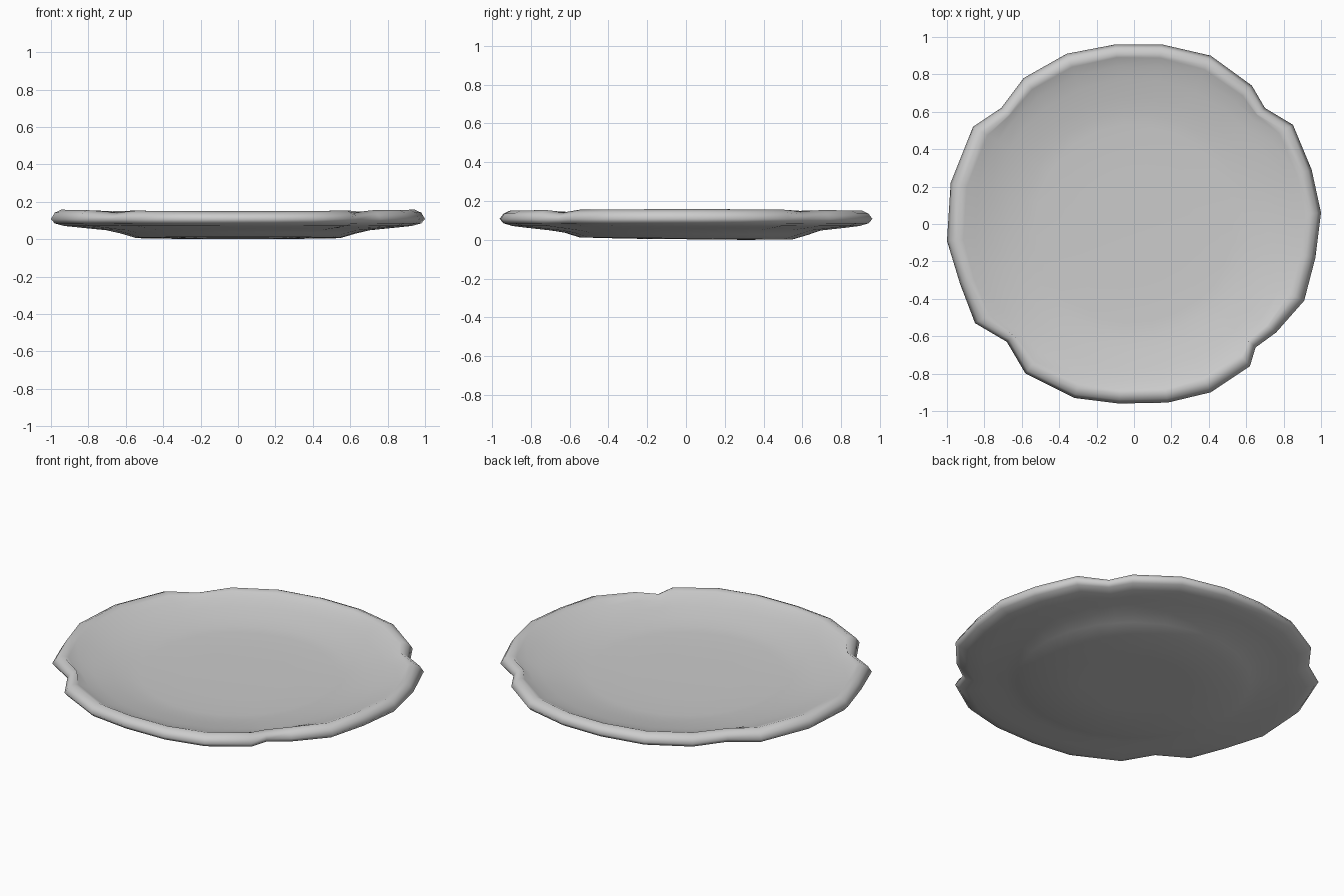
import bpy, bmesh, math

if "Cube" in bpy.data.objects:
    bpy.data.objects.remove(bpy.data.objects["Cube"])

# Irregular four-lobed rim outline, counterclockwise from +x
OUTLINE = [(1.0, .06), (.95, .29), (.85, .53), (.70, .62), (.63, .74), (.41, .90),
           (.15, .96), (-.10, .96), (-.36, .91), (-.59, .78), (-.71, .62), (-.86, .52),
           (-.98, .22), (-1.0, -.09), (-.93, -.32), (-.85, -.53), (-.68, -.63),
           (-.58, -.80), (-.32, -.93), (-.08, -.96), (.18, -.955), (.41, -.90),
           (.62, -.76), (.65, -.66), (.76, -.58), (.91, -.41), (.97, -.18)]

# Cross-section: radius, height, how strongly the ring follows the outline
PROFILE = [(.30, .010, 0), (.55, .014, 0), (.63, .038, .1), (.70, .055, .3),
           (.82, .068, .6), (.93, .078, 1), (.98, .092, 1), (1.0, .115, 1),
           (.98, .141, 1), (.945, .157, 1), (.90, .147, .6), (.85, .130, .2),
           (.78, .114, 0), (.68, .096, 0), (.60, .083, 0), (.53, .078, 0), (.30, .074, 0)]

bm = bmesh.new()
rings = []
for r, z, follow in PROFILE:
    ring = []
    for x, y in OUTLINE:
        a, d = math.atan2(y, x), math.hypot(x, y)
        k = r * (1 + (d - 0.975) * follow) if follow < 1 else r * d
        lift = 0
        if r > .84 and z > .12:   # rim sags at the notches and rises towards the sides
            lift = .008 * math.cos(a) ** 2 - max(0, .955 - d) * .4
        elif z < .06 and r < .65:   # slightly uneven foot
            lift = -.010 * math.sin(a) * r
        ring.append(bm.verts.new((k * math.cos(a), k * math.sin(a), z + lift)))
    rings.append(ring)

# Skin the rings and close both centres
n = len(OUTLINE)
for lo, hi in zip(rings, rings[1:]):
    for i in range(n):
        j = (i + 1) % n
        bm.faces.new((lo[i], lo[j], hi[j], hi[i]))
for ring, z in ((rings[0], .010), (rings[-1], .073)):
    c = bm.verts.new((0, 0, z))
    for i in range(n):
        bm.faces.new((ring[i], ring[(i + 1) % n], c))
bmesh.ops.recalc_face_normals(bm, faces=bm.faces)
low = min(v.co.z for v in bm.verts)
bmesh.ops.translate(bm, verts=bm.verts, vec=(0, 0, -low))

mesh = bpy.data.meshes.new("plate")
bm.to_mesh(mesh)
bm.free()
plate = bpy.data.objects.new("plate", mesh)
bpy.context.collection.objects.link(plate)
for p in mesh.polygons:
    p.use_smooth = True
